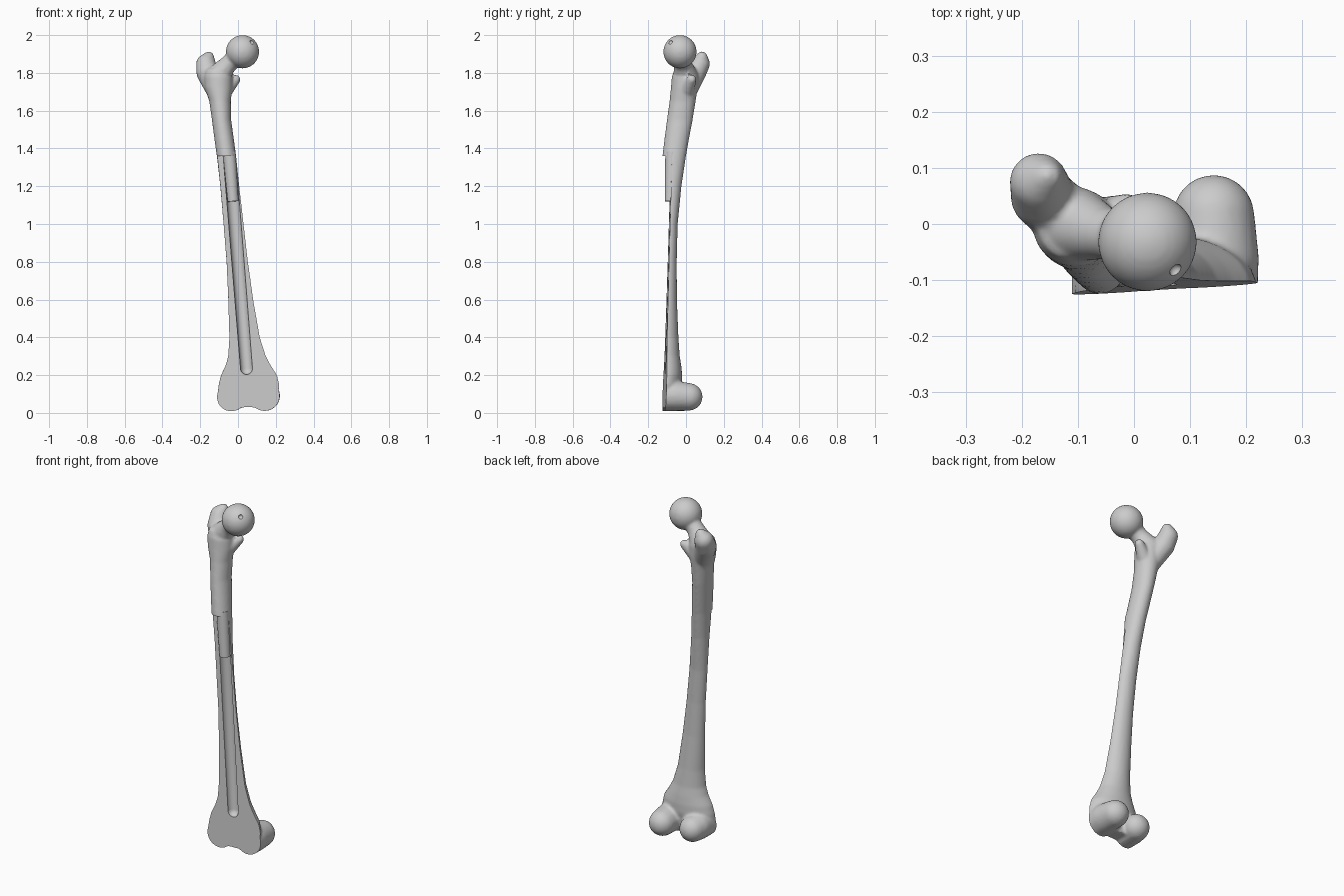
import bpy, bmesh, math
from mathutils import Vector, Matrix

if "Cube" in bpy.data.objects:
    bpy.data.objects.remove(bpy.data.objects["Cube"])


def make_object(name, bm):
    bmesh.ops.recalc_face_normals(bm, faces=bm.faces)
    me = bpy.data.meshes.new(name)
    bm.to_mesh(me)
    bm.free()
    ob = bpy.data.objects.new(name, me)
    bpy.context.collection.objects.link(ob)
    return ob


def loft(bm, sections, n=40):
    """Elliptical sections (z, x_min, x_max, y_front, y_back), capped."""
    rings = []
    for z, x0, x1, y0, y1 in sections:
        cx, cy, rx, ry = (x0 + x1) / 2, (y0 + y1) / 2, (x1 - x0) / 2, (y1 - y0) / 2
        rings.append([bm.verts.new((cx + rx * math.cos(i * math.tau / n),
                                    cy + ry * math.sin(i * math.tau / n), z)) for i in range(n)])
    for a, b in zip(rings, rings[1:]):
        for i in range(n):
            bm.faces.new((a[i], a[(i + 1) % n], b[(i + 1) % n], b[i]))
    bm.faces.new(rings[0][::-1])
    bm.faces.new(rings[-1])


def chain(bm, balls):
    """Closed hull around each neighbouring pair of balls (x, y, z, radius)."""
    for pair in zip(balls, balls[1:]):
        part = bmesh.new()
        for x, y, z, r in pair:
            bmesh.ops.create_icosphere(part, subdivisions=3, radius=r,
                                       matrix=Matrix.Translation((x, y, z)))
        out = bmesh.ops.convex_hull(part, input=part.verts)
        junk = {g for g in out["geom_interior"] + out["geom_unused"]
                if isinstance(g, bmesh.types.BMVert)}
        bmesh.ops.delete(part, geom=list(junk), context='VERTS')
        tmp = bpy.data.meshes.new("tmp")
        part.to_mesh(tmp)
        part.free()
        bm.from_mesh(tmp)
        bpy.data.meshes.remove(tmp)


def plane_y(x, z):
    """Depth of the flat cutaway face."""
    return -0.121 + 0.06 * x + 0.035 * z


def canal_point(z):
    t = (1.36 - z) / 1.125
    x = -0.045 + 0.09 * t
    return x, plane_y(x, z), z


STEP = 1.36
bm = bmesh.new()

# shaft, flaring into the lower end
loft(bm, [
    (0.03, -0.08, 0.185, -0.21, -0.04), (0.10, -0.108, 0.215, -0.21, -0.03),
    (0.15, -0.103, 0.22, -0.21, -0.02), (0.20, -0.09, 0.208, -0.21, -0.02),
    (0.25, -0.066, 0.175, -0.20, -0.025), (0.30, -0.052, 0.148, -0.19, -0.033),
    (0.40, -0.046, 0.116, -0.18, -0.04), (0.60, -0.052, 0.081, -0.15, -0.048),
    (0.80, -0.061, 0.053, -0.138, -0.049), (1.00, -0.077, 0.030, -0.13, -0.044),
    (1.20, -0.094, 0.007, -0.128, -0.024), (1.36, -0.112, -0.010, -0.125, 0.0),
    (1.45, -0.125, -0.022, -0.114, 0.016), (1.55, -0.138, -0.036, -0.101, 0.035),
    (1.65, -0.152, -0.038, -0.087, 0.051), (1.72, -0.175, -0.030, -0.080, 0.062),
    (1.78, -0.180, -0.030, -0.075, 0.065), (1.82, -0.17, -0.06, -0.06, 0.055)])
# neck and ball head
chain(bm, [(-0.11, 0.0, 1.775, 0.068), (-0.06, -0.015, 1.838, 0.048), (0.02, -0.03, 1.91, 0.044)])
bmesh.ops.create_uvsphere(bm, u_segments=40, v_segments=24, radius=0.088,
                          matrix=Matrix.Translation((0.024, -0.032, 1.912)))
# large and small knobs beside the neck
chain(bm, [(-0.11, 0.0, 1.70, 0.055), (-0.162, 0.048, 1.80, 0.058),
           (-0.170, 0.075, 1.848, 0.052), (-0.155, 0.085, 1.885, 0.028)])
chain(bm, [(-0.065, 0.005, 1.71, 0.04), (-0.012, 0.03, 1.765, 0.025)])
# rounded pair of condyles
chain(bm, [(0.140, -0.15, 0.09, 0.08), (0.143, -0.06, 0.09, 0.08), (0.142, 0.015, 0.085, 0.073)])
chain(bm, [(-0.035, -0.15, 0.085, 0.077), (-0.035, -0.06, 0.085, 0.077), (-0.030, -0.02, 0.081, 0.072)])
bone = make_object("bone", bm)

# flat-face cutter
bm = bmesh.new()
bmesh.ops.create_cube(bm, size=1)
for v in bm.verts:
    z = STEP if v.co.z > 0 else -0.2
    x = 0.5 if v.co.x > 0 else -0.5
    v.co = (x, plane_y(x, z) if v.co.y > 0 else -0.6, z)
face_cutter = make_object("face_cutter", bm)

# canal cutter, a long round-ended rod
bm = bmesh.new()
chain(bm, [(*canal_point(STEP - 0.02), 0.034), (*canal_point(0.235), 0.032)])
canal_cutter = make_object("canal_cutter", bm)

# small pit on the head
bm = bmesh.new()
d = Vector((1, -1, 1)).normalized()
bmesh.ops.create_icosphere(bm, subdivisions=2, radius=0.013,
                           matrix=Matrix.Translation(Vector((0.024, -0.032, 1.912)) + d * 0.089))
pit_cutter = make_object("pit_cutter", bm)

# blend the bone into one skin, then cut it
m = bone.modifiers.new("blend", 'REMESH')
m.mode = 'VOXEL'
m.voxel_size = 0.008
m = bone.modifiers.new("soften", 'SMOOTH')
m.factor = 0.5
m.iterations = 4
cutters = (face_cutter, canal_cutter, pit_cutter)
for c in cutters:
    c.hide_render = True
    m = bone.modifiers.new(c.name, 'BOOLEAN')
    m.operation = 'DIFFERENCE'
    m.solver = 'EXACT'
    m.object = c
bpy.context.view_layer.update()
me = bpy.data.meshes.new_from_object(bone.evaluated_get(bpy.context.evaluated_depsgraph_get()))
bone.modifiers.clear()
bone.data = me
for c in cutters:
    bpy.data.objects.remove(c)

# marrow plug standing out of the canal
bm = bmesh.new()
a, b = Vector(canal_point(1.38)), Vector(canal_point(1.12))
rot = (a - b).to_track_quat('Z', 'Y').to_matrix().to_4x4()
bmesh.ops.create_cone(bm, cap_ends=True, segments=32, radius1=0.029, radius2=0.034,
                      depth=(a - b).length, matrix=Matrix.Translation((a + b) / 2) @ rot)
plug = make_object("marrow_plug", bm)

for ob in (bone, plug):
    bpy.ops.object.select_all(action='DESELECT')
    ob.select_set(True)
    bpy.context.view_layer.objects.active = ob
    bpy.ops.object.shade_smooth_by_angle(angle=math.radians(35))
